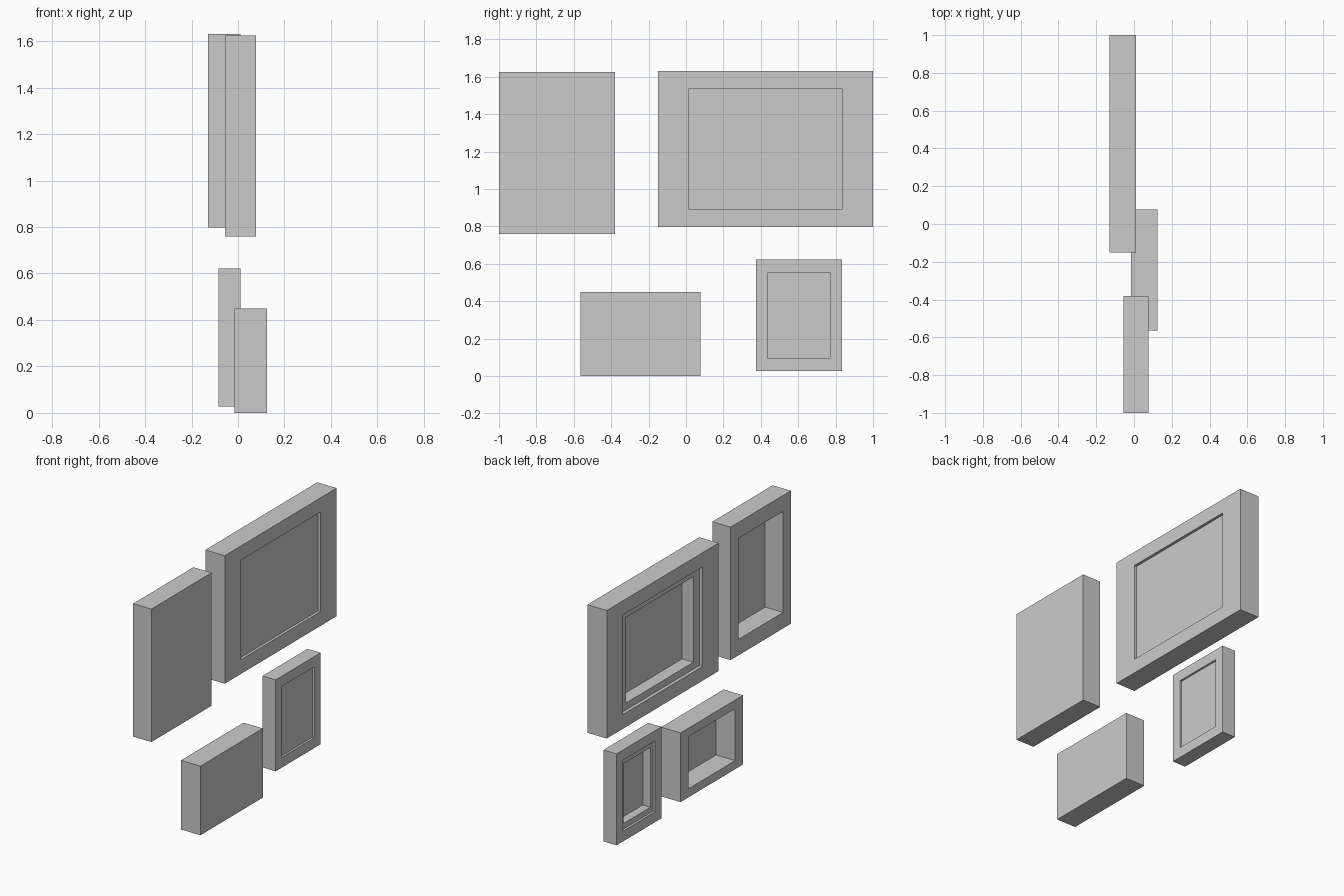
import bpy
import bmesh

if "Cube" in bpy.data.objects:
    bpy.data.objects.remove(bpy.data.objects["Cube"])


def rings_object(name, box, rings, closed):
    """Sweep rectangular rings (x, inset_y, inset_z) of the box (y0, y1, z0, z1)."""
    y0, y1, z0, z1 = box
    bm = bmesh.new()
    loops = []
    for x, iy, iz in rings:
        corners = ((y0 + iy, z0 + iz), (y1 - iy, z0 + iz),
                   (y1 - iy, z1 - iz), (y0 + iy, z1 - iz))
        loops.append([bm.verts.new((x, y, z)) for y, z in corners])
    pairs = list(zip(loops, loops[1:]))
    if closed:
        pairs.append((loops[-1], loops[0]))
    else:
        bm.faces.new(loops[0])
        bm.faces.new(loops[-1])
    for a, b in pairs:
        for i in range(4):
            j = (i + 1) % 4
            bm.faces.new((a[i], a[j], b[j], b[i]))
    bmesh.ops.recalc_face_normals(bm, faces=bm.faces[:])
    mesh = bpy.data.meshes.new(name)
    bm.to_mesh(mesh)
    bm.free()
    obj = bpy.data.objects.new(name, mesh)
    bpy.context.collection.objects.link(obj)
    return obj


def canvas(name, box, back, front, rim_y, rim_z, thick):
    """Stretched canvas: closed front, hollow back with a rim."""
    rings_object(name, box, [(front, 0, 0), (back, 0, 0), (back, rim_y, rim_z),
                             (front - thick, rim_y, rim_z)], False)


def frame(name, box, back, front, rim_y, rim_z):
    """Rectangular frame with a through opening."""
    rings_object(name, box, [(front, 0, 0), (back, 0, 0),
                             (back, rim_y, rim_z), (front, rim_y, rim_z)], True)


# Unframed canvases
canvas("upper_canvas", (-1.0, -0.38, 0.76, 1.625), -0.055, 0.077, 0.08, 0.104, 0.003)
canvas("lower_canvas", (-0.565, 0.077, 0.0, 0.45), -0.015, 0.125, 0.082, 0.056, 0.003)

# Large framed picture
frame("large_frame", (-0.15, 1.0, 0.797, 1.63), -0.13, 0.01, 0.166, 0.093)
canvas("large_picture", (0.016, 0.834, 0.89, 1.537), -0.108, -0.008, 0.062, 0.045, 0.018)

# Small framed picture
frame("small_frame", (0.373, 0.835, 0.027, 0.622), -0.085, 0.01, 0.065, 0.067)
canvas("small_picture", (0.438, 0.77, 0.094, 0.555), -0.07, -0.003, 0.028, 0.036, 0.012)
